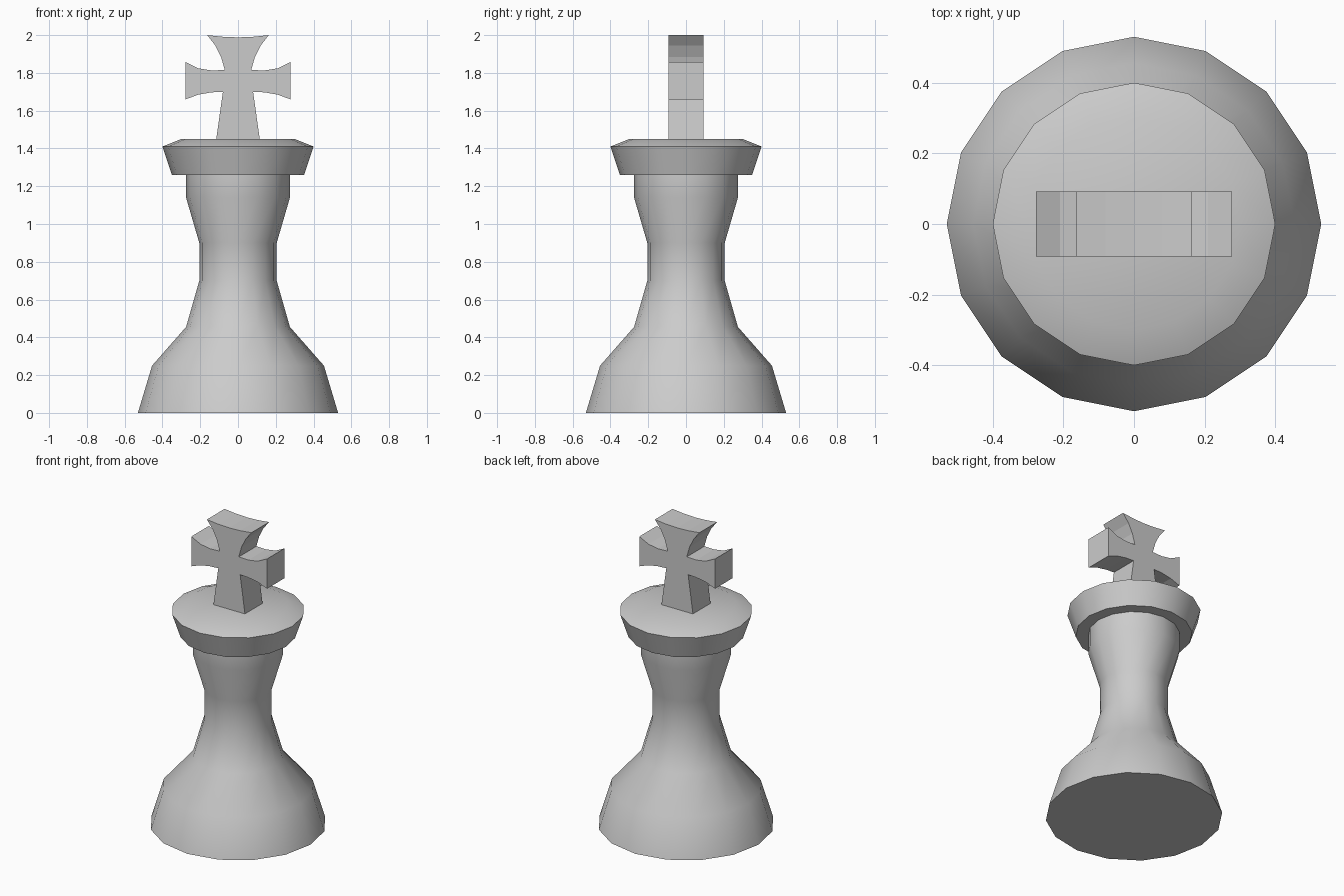
import bpy, bmesh, math

if "Cube" in bpy.data.objects:
    bpy.data.objects.remove(bpy.data.objects["Cube"])

SIDES = 16


def make_object(name, bm):
    bmesh.ops.recalc_face_normals(bm, faces=bm.faces)
    mesh = bpy.data.meshes.new(name)
    bm.to_mesh(mesh)
    bm.free()
    obj = bpy.data.objects.new(name, mesh)
    bpy.context.collection.objects.link(obj)
    return obj


def lathe(name, profile):
    """Turn a (radius, height) profile around z, closed by flat caps."""
    bm = bmesh.new()
    rings = [[bm.verts.new((r * math.cos(2 * math.pi * i / SIDES),
                            r * math.sin(2 * math.pi * i / SIDES), z))
              for i in range(SIDES)] for r, z in profile]
    for low, high in zip(rings, rings[1:]):
        for i in range(SIDES):
            j = (i + 1) % SIDES
            bm.faces.new((low[i], low[j], high[j], high[i]))
    bm.faces.new(rings[0][::-1])
    bm.faces.new(rings[-1])
    obj = make_object(name, bm)
    bpy.ops.object.select_all(action='DESELECT')
    bpy.context.view_layer.objects.active = obj
    obj.select_set(True)
    bpy.ops.object.shade_smooth_by_angle(angle=math.radians(30))
    return obj


def extrude_mirrored(name, half, depth):
    """Mirror a half outline (x, z) across x = 0 and extrude it along y."""
    outline = half + [(-x, z) for x, z in reversed(half) if x > 0]
    bm = bmesh.new()
    face = bm.faces.new([bm.verts.new((x, -depth / 2, z)) for x, z in outline])
    ext = bmesh.ops.extrude_face_region(bm, geom=[face], use_keep_orig=True)
    moved = [v for v in ext['geom'] if isinstance(v, bmesh.types.BMVert)]
    bmesh.ops.translate(bm, verts=moved, vec=(0, depth, 0))
    return make_object(name, bm)


# Flared base, waist, neck and overhanging collar in one turned piece
lathe("turned_body", [
    (0.53, 0), (0.455, 0.25), (0.275, 0.455), (0.205, 0.70), (0.205, 0.90),
    (0.275, 1.14), (0.275, 1.26), (0.35, 1.26), (0.40, 1.41), (0.30, 1.45)])

# Cross finial: right half, from the foot up to the dished top
extrude_mirrored("cross_finial", [
    (0.115, 1.45), (0.08, 1.70), (0.14, 1.697), (0.21, 1.685),
    (0.277, 1.66), (0.277, 1.857), (0.21, 1.824), (0.14, 1.813),
    (0.07, 1.815), (0.09, 1.885), (0.12, 1.945), (0.163, 2.0),
    (0.08, 1.991), (0, 1.988)], 0.184)
